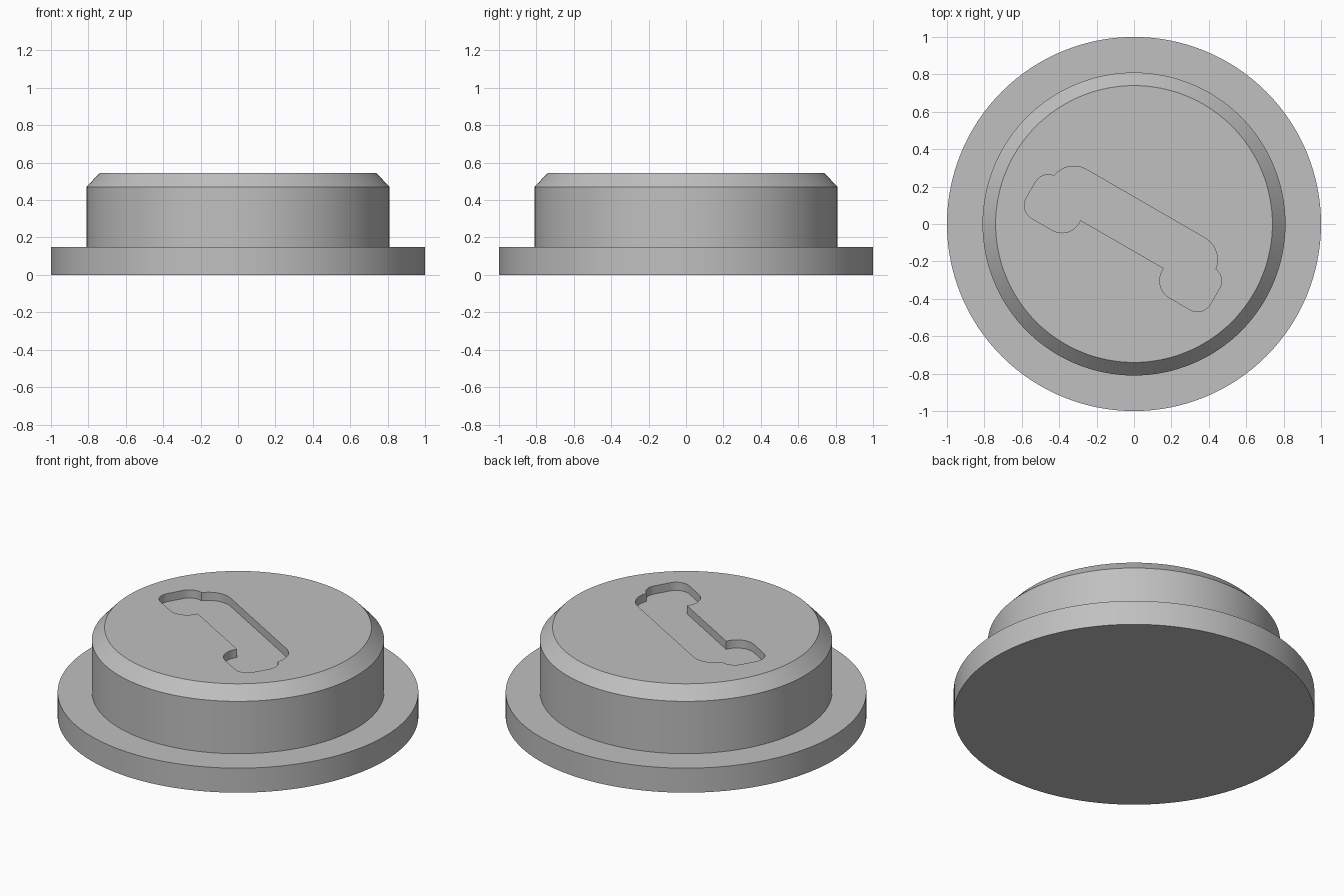
import bpy, bmesh, math
from mathutils import Matrix

SIDES = 128
TOP = 0.545
DEPTH = 0.05

default = bpy.data.objects.get("Cube")
if default:
    bpy.data.objects.remove(default, do_unlink=True)

grey = bpy.data.materials.new("light_grey")
grey.use_nodes = True
colour = (0.527, 0.527, 0.527, 1)
grey.diffuse_color = colour
grey.node_tree.nodes["Principled BSDF"].inputs["Base Color"].default_value = colour


def make_object(name, bm):
    bmesh.ops.recalc_face_normals(bm, faces=bm.faces)
    mesh = bpy.data.meshes.new(name)
    bm.to_mesh(mesh)
    bm.free()
    mesh.materials.append(grey)
    obj = bpy.data.objects.new(name, mesh)
    bpy.context.collection.objects.link(obj)
    return obj


def turned(name, profile):
    """Closed solid of revolution from (radius, height) steps."""
    bm = bmesh.new()
    rings = []
    for r, z in profile:
        angles = [math.tau * i / SIDES for i in range(SIDES)]
        rings.append([bm.verts.new((r * math.cos(a), r * math.sin(a), z)) for a in angles])
    for low, high in zip(rings, rings[1:]):
        for i in range(SIDES):
            j = (i + 1) % SIDES
            bm.faces.new((low[i], low[j], high[j], high[i]))
    bm.faces.new(rings[0][::-1])
    bm.faces.new(rings[-1])
    return make_object(name, bm)


def arc(cx, cy, r, start, end, steps=10):
    angles = [math.radians(start + (end - start) * i / steps) for i in range(steps + 1)]
    return [(cx + r * math.cos(a), cy + r * math.sin(a)) for a in angles]


# Flanged plug with a chamfered rim
plug = turned("flanged_plug", [(1, 0), (1, 0.15), (0.81, 0.15), (0.81, 0.47), (0.74, TOP)])

# Handset-shaped recess: half outline, mirrored, then turned on the face
half = (arc(0.365, -0.01, 0.135, 90, 8)
        + arc(0.488, -0.07, 0.08, 81, 0)
        + arc(0.488, -0.167, 0.08, 0, -90)
        + arc(0.362, -0.142, 0.105, -90, -189))
outline = half + [(-x, y) for x, y in reversed(half)]
bm = bmesh.new()
floor = bm.faces.new([bm.verts.new((x, y, TOP - DEPTH)) for x, y in outline])
walls = bmesh.ops.extrude_face_region(bm, geom=[floor])["geom"]
bmesh.ops.translate(bm, vec=(0, 0, DEPTH * 3),
                    verts=[v for v in walls if isinstance(v, bmesh.types.BMVert)])
bm.transform(Matrix.Rotation(math.radians(-30), 4, 'Z'))
cutter = make_object("recess_cutter", bm)
cutter.hide_render = True

# Cut the recess and tidy up
cut = plug.modifiers.new("recess", 'BOOLEAN')
cut.operation = 'DIFFERENCE'
cut.solver = 'EXACT'
cut.object = cutter
bpy.ops.object.select_all(action='DESELECT')
bpy.context.view_layer.objects.active = plug
plug.select_set(True)
bpy.ops.object.modifier_apply(modifier=cut.name)
bpy.data.objects.remove(cutter, do_unlink=True)
bpy.ops.object.shade_smooth_by_angle(angle=math.radians(30))
